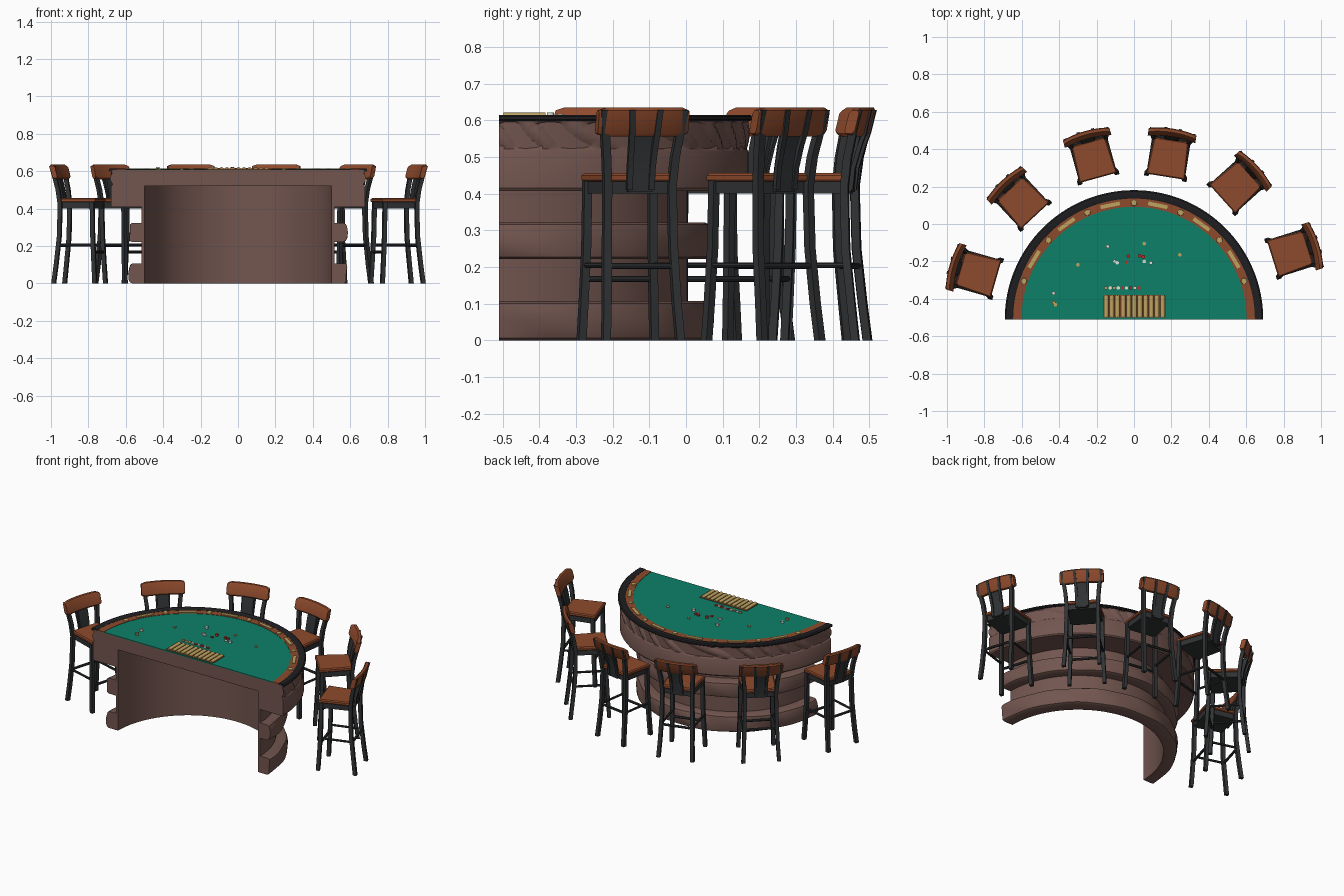
import bpy, bmesh, math, random
from mathutils import Matrix, Vector

if "Cube" in bpy.data.objects:
    bpy.data.objects.remove(bpy.data.objects["Cube"])

random.seed(4)


def mat(name, r, g, b):
    m = bpy.data.materials.new(name)
    m.diffuse_color = (r, g, b, 1)
    m.use_nodes = True
    m.node_tree.nodes["Principled BSDF"].inputs["Base Color"].default_value = m.diffuse_color
    return m


LEATHER = mat("mauve leather", 0.17, 0.092, 0.078)
FELT = mat("green felt", 0.004, 0.215, 0.14)
WOOD = mat("russet wood", 0.27, 0.068, 0.025)
BLACK = mat("black rail", 0.014, 0.014, 0.016)
IRON = mat("dark iron", 0.03, 0.032, 0.034)
GOLD = mat("brass", 0.52, 0.37, 0.12)
RED = mat("red chip", 0.5, 0.03, 0.02)
WHITE = mat("white chip", 0.75, 0.75, 0.7)


def finish(bm, name, material):
    """Turn a bmesh into a mesh with smooth faces and sharp corners."""
    bmesh.ops.remove_doubles(bm, verts=bm.verts, dist=1e-5)
    bmesh.ops.recalc_face_normals(bm, faces=bm.faces)
    me = bpy.data.meshes.new(name)
    bm.to_mesh(me)
    bm.free()
    me.materials.append(material)
    me.polygons.foreach_set("use_smooth", [True] * len(me.polygons))
    me.set_sharp_from_angle(angle=math.radians(35))
    return me


def put(me, name, matrix=Matrix()):
    ob = bpy.data.objects.new(name, me)
    ob.matrix_world = matrix
    bpy.context.collection.objects.link(ob)
    return ob


def add_loft(bm, rings):
    """Skin closed rings of points and cap both ends."""
    vs = [[bm.verts.new(p) for p in ring] for ring in rings]
    n = len(vs[0])
    for a, b in zip(vs, vs[1:]):
        for i in range(n):
            j = (i + 1) % n
            bm.faces.new((a[i], a[j], b[j], b[i]))
    bm.faces.new(vs[0])
    bm.faces.new(vs[-1])


def add_bar(bm, pts, wx, wy):
    """Square bar following points, cross-section kept level."""
    add_loft(bm, [[(x + sx * wx / 2, y + sy * wy / 2, z) for sx, sy in ((-1, -1), (1, -1), (1, 1), (-1, 1))]
                  for x, y, z in pts])


def add_rod(bm, a, b, r, seg=8):
    """Round rod between two points."""
    a, b = Vector(a), Vector(b)
    d = b - a
    m = Matrix.Translation((a + b) / 2) @ d.to_track_quat('Z', 'Y').to_matrix().to_4x4()
    bmesh.ops.create_cone(bm, cap_ends=True, segments=seg, radius1=r, radius2=r, depth=d.length, matrix=m)


# ---------- Table: half-turned profiles around the middle of the straight edge ----------
CY = -0.51


def half_turn(name, profile, material, seg=64, fold=None):
    bm = bmesh.new()
    rings = []
    for i in range(seg + 1):
        t = math.pi * i / seg
        ring = []
        for r, z in profile:
            if fold:
                r -= fold(t, r, z)
            ring.append((r * math.cos(t), CY + r * math.sin(t), z))
        rings.append(ring)
    add_loft(bm, rings)
    return put(finish(bm, name, material), name)


def gather(t, r, z):
    """Puckered leather folds below the rail."""
    if r < 0.6 or not 0.525 < z < 0.6:
        return 0
    return 0.022 * abs(math.sin(13 * t + 1.5 * math.sin(5 * t) + 25 * (z - 0.56))) ** 2


def crease(t, r, z):
    """Soft waves on the padded bands."""
    if r < 0.56:
        return 0
    return 0.006 * (1 + math.sin(9 * t + 40 * z) * math.sin(4 * t + 1))


def padded(z0, z1, r):
    return [(0.505, z0), (r - 0.015, z0), (r - 0.004, z0 + 0.006), (r, z0 + 0.02), (r + 0.002, (z0 + z1) / 2),
            (r, z1 - 0.02), (r - 0.004, z1 - 0.006), (r - 0.015, z1), (0.505, z1)]


half_turn("curved_base_wall", [(0.5, 0), (0.515, 0), (0.515, 0.525), (0.5, 0.525)], LEATHER)
half_turn("lower_padded_band", padded(0, 0.107, 0.587), LEATHER, 96, crease)
half_turn("middle_padded_band", padded(0.222, 0.322, 0.587), LEATHER, 96, crease)
half_turn("table_skirt", [(0.505, 0.408), (0.675, 0.408), (0.68, 0.415), (0.68, 0.515), (0.676, 0.522), (0.68, 0.53),
                          (0.683, 0.545), (0.684, 0.56), (0.684, 0.575), (0.682, 0.59), (0.68, 0.6),
                          (0.505, 0.6)], LEATHER, 160, gather)
half_turn("table_body", [(0, 0.522), (0.672, 0.522), (0.672, 0.605), (0, 0.605)], LEATHER)
half_turn("felt_top", [(0, 0.603), (0.604, 0.603), (0.604, 0.609), (0, 0.609)], FELT)
half_turn("wood_rail", [(0.602, 0.602), (0.648, 0.602), (0.648, 0.611), (0.602, 0.611)], WOOD)
half_turn("black_armrest", [(0.646, 0.598), (0.684, 0.598), (0.691, 0.603), (0.691, 0.61), (0.684, 0.615),
                            (0.652, 0.615), (0.646, 0.612)], BLACK)

# Brass cup rings and chip slots alternating along the wood rail
cups, slots = bmesh.new(), bmesh.new()
for k in range(-6, 7):
    t = math.radians(90 + k * 11.8)
    m = Matrix.Translation((0.623 * math.cos(t), CY + 0.623 * math.sin(t), 0.612)) @ Matrix.Rotation(t, 4, 'Z')
    if k % 2 == 0:
        bmesh.ops.create_cone(cups, cap_ends=True, segments=20, radius1=0.017, radius2=0.015, depth=0.006, matrix=m)
    else:
        bmesh.ops.create_cube(slots, size=1, matrix=m @ Matrix.Diagonal((0.02, 0.105, 0.006, 1)))
put(finish(cups, "cup_rings", GOLD), "cup_rings")
put(finish(slots, "chip_slots", GOLD), "chip_slots")

# Dealer's chip tray: dark plate with rows of brass chips
bm = bmesh.new()
bmesh.ops.create_cube(bm, size=1, matrix=Matrix.Translation((0.002, -0.44, 0.61)) @ Matrix.Diagonal((0.336, 0.12, 0.006, 1)))
put(finish(bm, "tray_plate", WOOD), "tray_plate")
bm = bmesh.new()
for i in range(11):
    x = 0.002 + (i - 5) * 0.0302
    add_rod(bm, (x, -0.497, 0.608), (x, -0.383, 0.608), 0.0135, 12)
put(finish(bm, "tray_chip_rows", GOLD), "tray_chip_rows")

# Loose chips on the felt, sorted by colour
spots = {c: [] for c in (RED, WHITE, GOLD)}
for i in range(9):
    spots[(GOLD, WHITE, RED)[(0, 1, 0, 1, 2, 1, 2, 1, 2)[i]]].append((-0.15 + i * 0.022, -0.342))
spots[GOLD] += [(-0.3, -0.218), (0.245, -0.165), (-0.43, -0.42), (0.055, -0.105), (-0.42, -0.432)]
spots[WHITE] += [(-0.14, -0.12), (-0.105, -0.2), (-0.09, -0.207), (0.055, -0.2), (0.09, -0.208), (-0.43, -0.37)]
spots[RED] += [(-0.03, -0.172), (0.03, -0.17), (0.05, -0.175), (-0.04, -0.205)]
for c, pts in spots.items():
    bm = bmesh.new()
    for x, y in pts:
        h = random.choice((0.006, 0.01, 0.014))
        add_rod(bm, (x, y, 0.608), (x, y, 0.608 + h), 0.0095, 12)
    name = c.name.replace(" ", "_") + "_stacks"
    put(finish(bm, name, c), name)

# ---------- Bar chair: x sideways, y from the front edge towards the back ----------
parts = {}

# Seat pad, slightly wider at the front, with a softened top edge
bm = bmesh.new()
add_loft(bm, [[(-0.104 + e, 0.004 + e, z), (0.104 - e, 0.004 + e, z), (0.094 - e, 0.205 - e, z), (-0.094 + e, 0.205 - e, z)]
              for e, z in ((0.003, 0.434), (0, 0.438), (0, 0.45), (0.006, 0.456))])
parts["seat"] = finish(bm, "seat", WOOD)

# Seat frame under the pad
bm = bmesh.new()
add_loft(bm, [[(-0.096, 0.014, z), (0.096, 0.014, z), (0.086, 0.195, z), (-0.086, 0.195, z)] for z in (0.4, 0.435)])
parts["seat_frame"] = finish(bm, "seat_frame", IRON)

# Legs, back posts and stretchers
bm = bmesh.new()
for s in (-1, 1):
    add_bar(bm, [(s * 0.104, 0.004, 0), (s * 0.1, 0.01, 0.1), (s * 0.095, 0.018, 0.25), (s * 0.093, 0.022, 0.436)], 0.022, 0.022)
    add_bar(bm, [(s * 0.106, 0.232, 0), (s * 0.1, 0.22, 0.1), (s * 0.095, 0.204, 0.25), (s * 0.092, 0.2, 0.42),
                 (s * 0.098, 0.21, 0.5), (s * 0.106, 0.224, 0.56), (s * 0.113, 0.242, 0.628)], 0.022, 0.022)
parts["legs_and_posts"] = finish(bm, "legs_and_posts", IRON)
bm = bmesh.new()
for s in (-1, 1):
    add_rod(bm, (s * 0.097, 0.014, 0.205), (s * 0.097, 0.21, 0.205), 0.007)
    y = 0.014 if s < 0 else 0.21
    z = 0.168 if s < 0 else 0.203
    add_rod(bm, (-0.097, y, z), (0.097, y, z), 0.008)
parts["stretchers"] = finish(bm, "stretchers", IRON)

# Curved, leaning backrest with rounded edges
bm = bmesh.new()
rings = []
for i in range(13):
    u = -1 + i / 6
    e = 0.008 if abs(u) == 1 else 0
    y = 0.202 + 0.016 * (1 - u * u)
    rings.append([(u * 0.129, y + dy + (z - 0.556) * 0.25, z) for dy, z in (
        (0.006, 0.556 + e), (0.022, 0.556 + e), (0.028, 0.564 + e), (0.028, 0.627 - e),
        (0.022, 0.635 - e), (0.006, 0.635 - e), (0, 0.627 - e), (0, 0.564 + e))])
add_loft(bm, rings)
parts["backrest"] = finish(bm, "backrest", WOOD)

# Centre splat and the two straps running up behind the backrest
bm = bmesh.new()
add_bar(bm, [(0, 0.203, 0.405), (0, 0.208, 0.47), (0, 0.22, 0.53), (0, 0.23, 0.565)], 0.07, 0.012)
for s in (-1, 1):
    add_bar(bm, [(s * 0.031, 0.208, 0.41), (s * 0.032, 0.215, 0.47), (s * 0.034, 0.233, 0.53), (s * 0.036, 0.246, 0.565),
                 (s * 0.04, 0.261, 0.628)], 0.016, 0.012)
parts["back_splat"] = finish(bm, "back_splat", IRON)

# Six chairs around the curve: front-edge centre and the direction the back points
chairs = [(-0.733, -0.294, 164), (-0.526, 0.04, 133), (-0.19, 0.243, 105.5),
          (0.168, 0.249, 81), (0.468, 0.131, 42), (0.737, -0.187, 17.5)]
for n, (x, y, a) in enumerate(chairs, 1):
    m = Matrix.Translation((x, y, 0)) @ Matrix.Rotation(math.radians(a - 90), 4, 'Z')
    for part, me in parts.items():
        put(me, f"chair_{n}_{part}", m)
